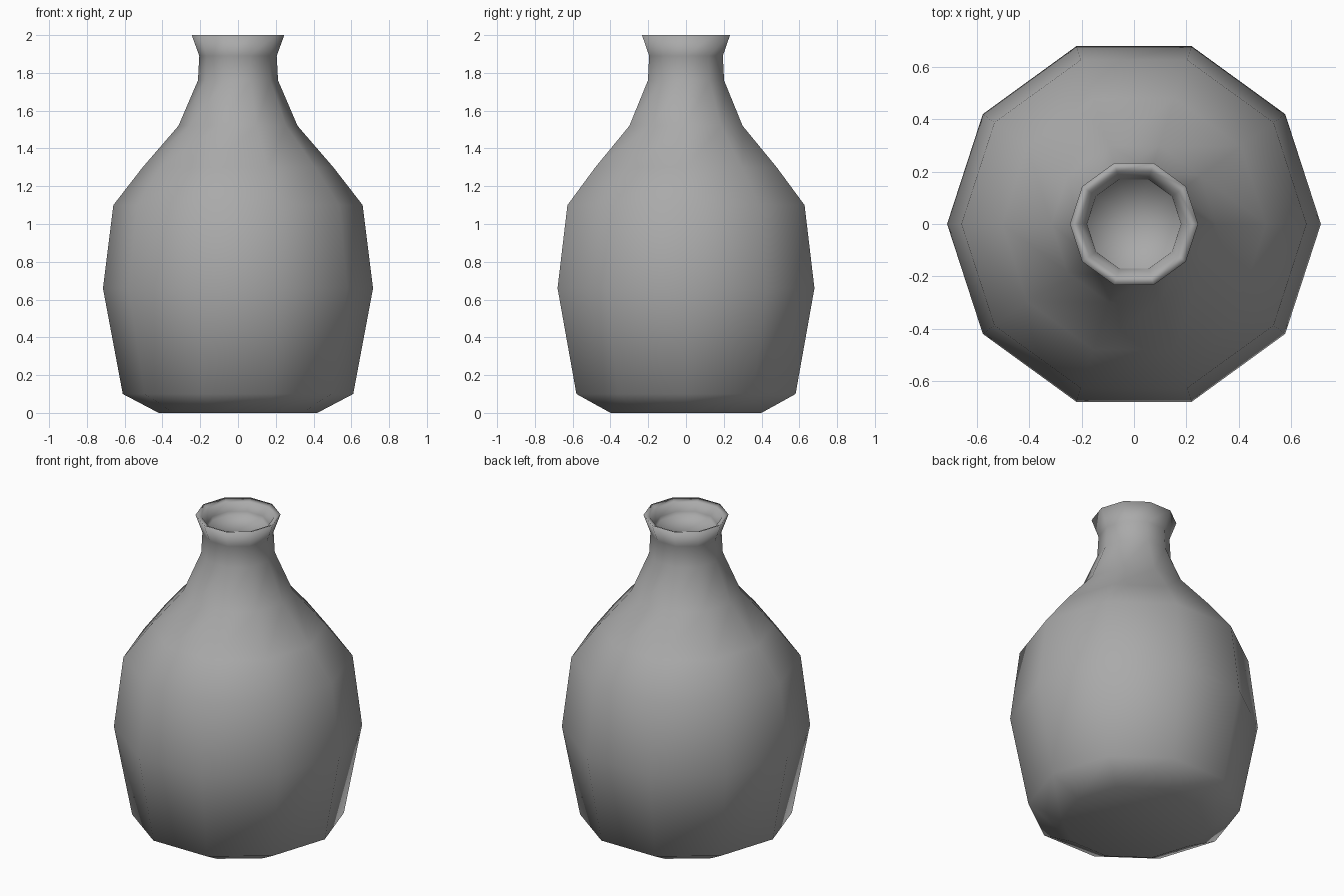
import bpy
import bmesh
from math import cos, sin, tau

default = bpy.data.objects.get("Cube")
if default:
    bpy.data.objects.remove(default, do_unlink=True)

SIDES = 10

# Profile from the base up the body, over the lip and into the mouth: radius, height
PROFILE = [
    (0.42, 0.0), (0.61, 0.10), (0.715, 0.66), (0.66, 1.10), (0.505, 1.30),
    (0.315, 1.52), (0.212, 1.76), (0.205, 1.89), (0.245, 2.0),
    (0.21, 1.985), (0.18, 1.94), (0.178, 1.915),
]
MOUTH_FLOOR = 1.915


def grey_clay():
    mat = bpy.data.materials.new("grey_clay")
    mat.use_nodes = True
    colour = (0.4, 0.4, 0.4, 1.0)
    mat.diffuse_color = colour
    mat.node_tree.nodes["Principled BSDF"].inputs["Base Color"].default_value = colour
    return mat


def ring(bm, radius, z):
    angles = [tau * i / SIDES for i in range(SIDES)]
    return [bm.verts.new((radius * cos(a), radius * sin(a), z)) for a in angles]


bm = bmesh.new()
rings = [ring(bm, r, z) for r, z in PROFILE]

# Walls between neighbouring rings
for low, high in zip(rings, rings[1:]):
    for i in range(SIDES):
        j = (i + 1) % SIDES
        bm.faces.new((low[i], low[j], high[j], high[i]))

# Flat base and a fan closing the mouth
bm.faces.new(list(reversed(rings[0])))
centre = bm.verts.new((0, 0, MOUTH_FLOOR))
for i in range(SIDES):
    bm.faces.new((rings[-1][i], rings[-1][(i + 1) % SIDES], centre))

for face in bm.faces:
    face.smooth = True

mesh = bpy.data.meshes.new("bottle_vase")
bm.to_mesh(mesh)
bm.free()
mesh.materials.append(grey_clay())
vase = bpy.data.objects.new("bottle_vase", mesh)
bpy.context.collection.objects.link(vase)
